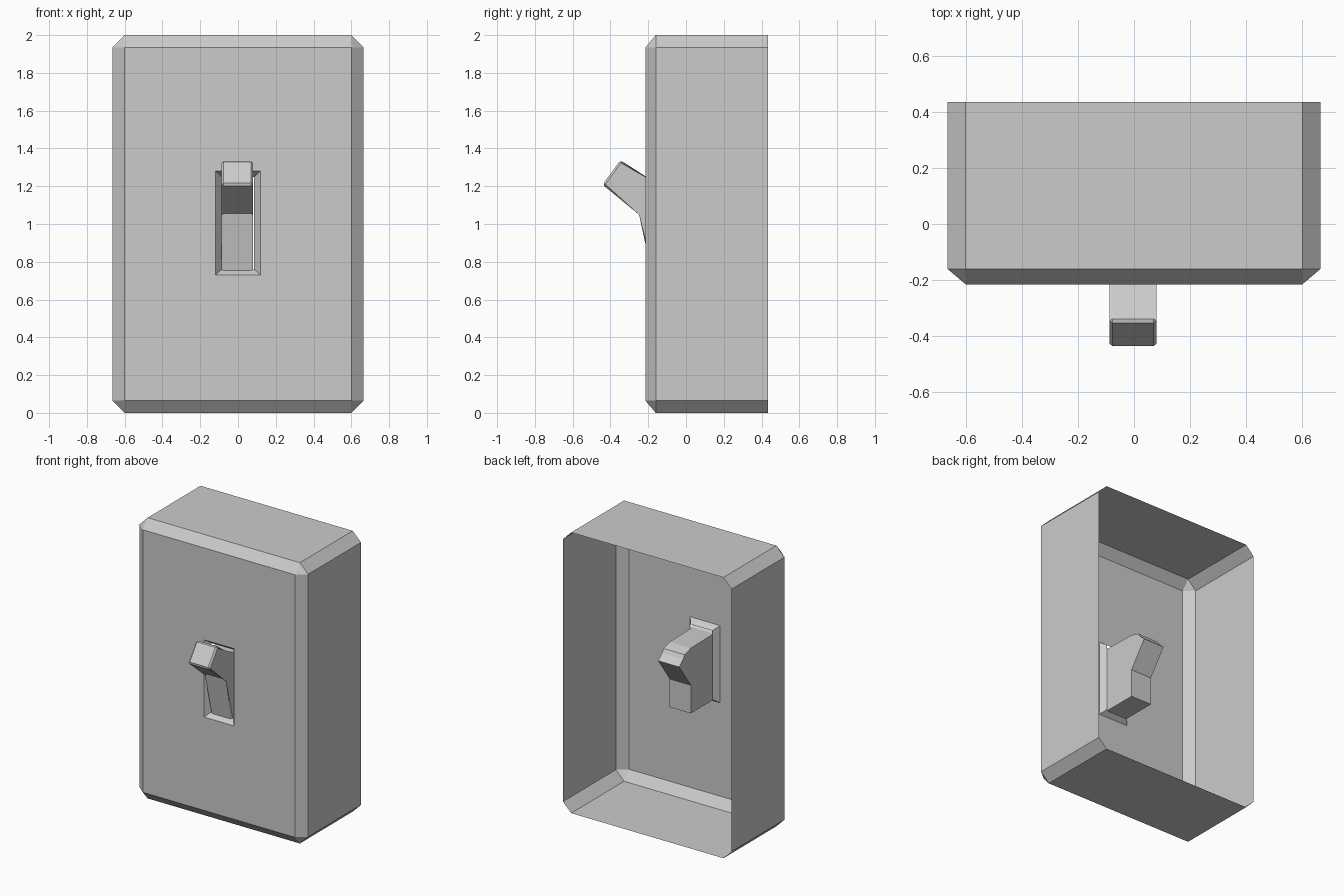
import bpy, bmesh

if "Cube" in bpy.data.objects:
    bpy.data.objects.remove(bpy.data.objects["Cube"])


def finish(bm, name):
    bmesh.ops.recalc_face_normals(bm, faces=bm.faces)
    mesh = bpy.data.meshes.new(name)
    bm.to_mesh(mesh)
    bm.free()
    obj = bpy.data.objects.new(name, mesh)
    bpy.context.collection.objects.link(obj)
    return obj


def rect_ring(bm, hx, z0, z1, y):
    return [bm.verts.new((x, y, z)) for x, z in
            ((-hx, z0), (hx, z0), (hx, z1), (-hx, z1))]


def octagon_ring(bm, y, w=0.665, wi=0.60, c=0.065):
    pts = ((-wi, 0), (wi, 0), (w, c), (w, 2 - c),
           (wi, 2), (-wi, 2), (-w, 2 - c), (-w, c))
    return [bm.verts.new((x, y, z)) for x, z in pts]


def bridge(bm, a, b):
    n = len(a)
    for i in range(n):
        bm.faces.new((a[i], a[(i + 1) % n], b[(i + 1) % n], b[i]))


# Wall plate: open-backed shell with chamfered front and a slot rim
bm = bmesh.new()
back = octagon_ring(bm, 0.435)
shoulder = octagon_ring(bm, -0.16)
front = rect_ring(bm, 0.60, 0.065, 1.935, -0.215)
slot = rect_ring(bm, 0.118, 0.73, 1.28, -0.215)
rim = rect_ring(bm, 0.086, 0.76, 1.25, -0.175)
bridge(bm, back, shoulder)
for i in range(4):
    a, b = shoulder[2 * i], shoulder[2 * i + 1]
    bm.faces.new((a, b, front[(i + 1) % 4], front[i]))
    bm.faces.new((shoulder[2 * i - 1], a, front[i]))
bridge(bm, front, slot)
bridge(bm, slot, rim)
finish(bm, "wall_plate")

# Toggle lever: bent side profile (y, z) extruded across x
profile = [(-0.347, 1.338), (-0.442, 1.208), (-0.238, 1.055), (-0.185, 0.755),
           (0.07, 0.755), (0.07, 0.956), (0.20, 1.135), (0.155, 1.175),
           (0.14, 1.20), (0.07, 1.22), (-0.19, 1.225)]
bm = bmesh.new()
left, right = [[bm.verts.new((x, y, z)) for y, z in profile]
               for x in (-0.087, 0.08)]
bridge(bm, left, right)
bm.faces.new(left)
bm.faces.new(right)

# Small chamfer around the exposed handle edges
handle = set(left[:4] + right[:4] + [left[-1], right[-1]])
tip = set(left[:2] + right[:2])
edges = [e for e in bm.edges if set(e.verts) <= handle
         and (abs(e.verts[0].co.x - e.verts[1].co.x) < 0.01
              or set(e.verts) <= tip)]
bmesh.ops.bevel(bm, geom=edges, offset=0.011, segments=1,
                affect='EDGES', profile=0.5)
finish(bm, "toggle_lever")
